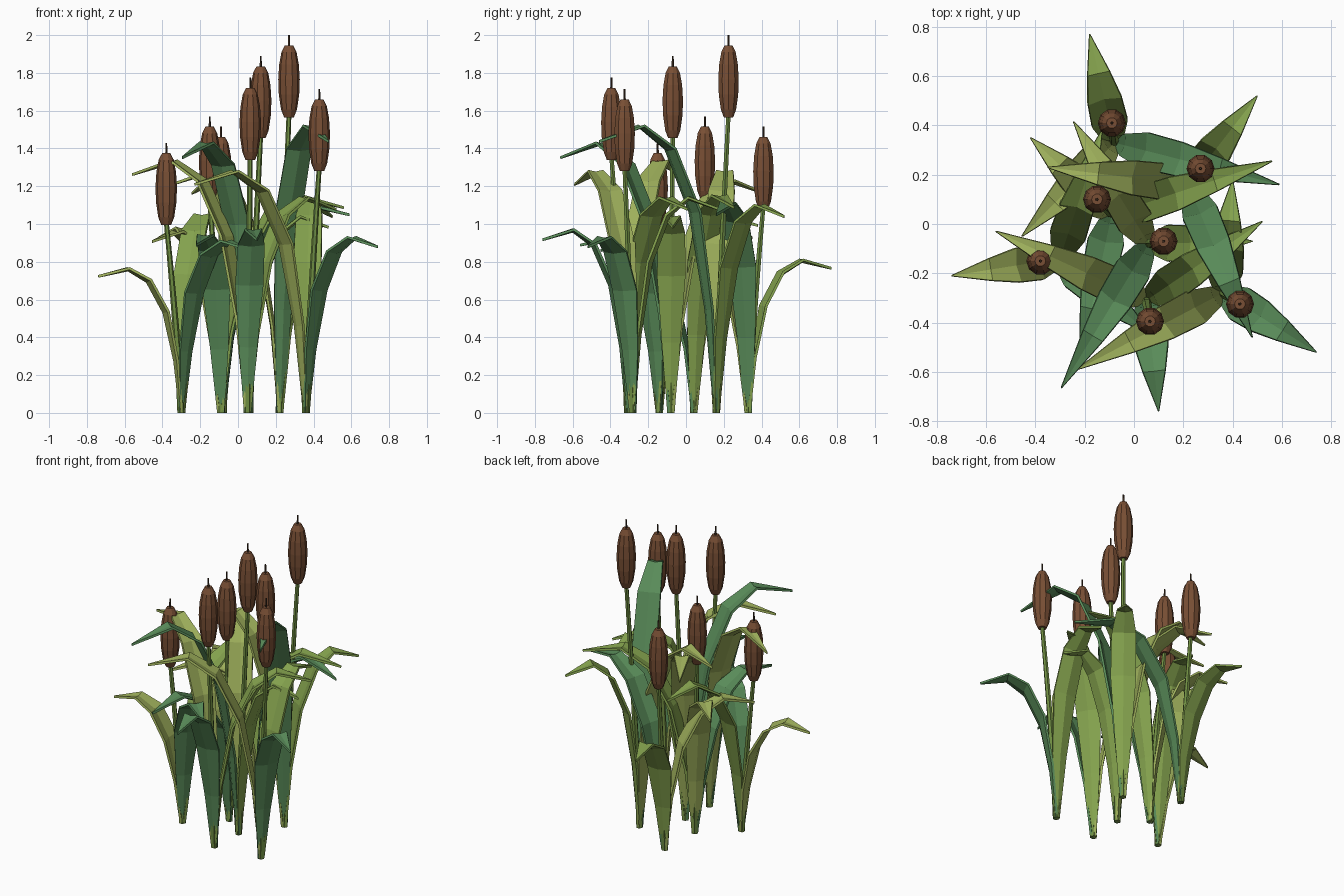
import bpy, math
from mathutils import Vector

if "Cube" in bpy.data.objects:
    bpy.data.objects.remove(bpy.data.objects["Cube"])


def material(name, rgb):
    m = bpy.data.materials.new(name)
    m.diffuse_color = (*rgb, 1)
    m.use_nodes = True
    m.node_tree.nodes["Principled BSDF"].inputs["Base Color"].default_value = m.diffuse_color
    return m


MATS = {
    "dark": material("dark_green", (0.10, 0.26, 0.10)),
    "mid": material("mid_green", (0.23, 0.36, 0.075)),
    "light": material("light_green", (0.34, 0.43, 0.105)),
    "stem": material("stem_green", (0.16, 0.27, 0.055)),
    "head": material("seed_brown", (0.19, 0.078, 0.035)),
    "spike": material("spike_brown", (0.06, 0.033, 0.018)),
}


def add_mesh(name, verts, faces, mat):
    me = bpy.data.meshes.new(name)
    me.from_pydata(verts, [], faces)
    me.materials.append(MATS[mat])
    ob = bpy.data.objects.new(name, me)
    bpy.context.collection.objects.link(ob)
    return ob


def add_tube(name, rings, sides, mat):
    """Capped tube through (centre, radius) rings."""
    verts, faces = [], []
    for c, r in rings:
        for i in range(sides):
            a = 2 * math.pi * i / sides
            verts.append((c[0] + r * math.cos(a), c[1] + r * math.sin(a), c[2]))
    for k in range(len(rings) - 1):
        for i in range(sides):
            j = (i + 1) % sides
            faces.append((k * sides + i, k * sides + j,
                          (k + 1) * sides + j, (k + 1) * sides + i))
    faces.append(tuple(reversed(range(sides))))
    faces.append(tuple(range(len(verts) - sides, len(verts))))
    return add_mesh(name, verts, faces, mat)


# Leaf profile: reach fraction, height fraction, half width
LEAF = [(0, 0, 0.018), (0.06, 0.36, 0.048), (0.18, 0.70, 0.074),
        (0.39, 0.92, 0.070), (0.64, 1.0, 0.046), (1, 0.945, 0.002)]


def add_leaf(name, base, tip, peak, mat):
    """Arching blade with a shallow centre fold."""
    base, tip = Vector(base), Vector(tip)
    out = (tip - base).normalized()
    side = Vector((-out.y, out.x, 0))
    pts = [Vector((*base.lerp(tip, t), h * peak)) for t, h, w in LEAF]
    verts, faces = [], []
    for i, p in enumerate(pts):
        w = LEAF[i][2]
        d = (pts[min(i + 1, len(pts) - 1)] - pts[max(i - 1, 0)]).normalized()
        n = d.cross(side)
        n = -n if n.dot(Vector((-out.x, -out.y, 1))) < 0 else n
        if i == 0:
            n = Vector((-out.x, -out.y, 0))
        verts += [p + side * w, p - n * w * 0.2, p - side * w]
    for i in range(len(pts) - 1):
        for k in (0, 1):
            a = 3 * i + k
            faces.append((a, a + 1, a + 4, a + 3))
    ob = add_mesh(name, verts, faces, mat)
    mod = ob.modifiers.new("thickness", "SOLIDIFY")
    mod.thickness = 0.014
    mod.offset = 0
    return ob


# Seed head profile: height above head bottom, radius
HEAD = [(0, 0.026), (0.04, 0.042), (0.12, 0.054), (0.20, 0.057),
        (0.28, 0.052), (0.345, 0.040), (0.38, 0.022)]

# Each plant: base, head position, head bottom height, leaves (tip, peak, colour)
PLANTS = [
    ((-0.08, 0.33), (-0.09, 0.41), 1.08,
     [((-0.18, 0.77), 0.81, "mid"), ((0.59, 0.16), 1.11, "dark"), ((-0.455, -0.05), 0.96, "light")]),
    ((0.22, 0.16), (0.27, 0.225), 1.565,
     [((0.50, 0.52), 1.10, "mid"), ((-0.35, 0.23), 1.28, "light"), ((0.48, -0.46), 1.52, "dark")]),
    ((-0.09, 0.04), (-0.15, 0.10), 1.135,
     [((-0.42, 0.35), 0.98, "light"), ((0.56, 0.255), 1.15, "mid"), ((-0.22, -0.56), 0.94, "dark")]),
    ((0.06, -0.08), (0.12, -0.07), 1.455,
     [((-0.295, -0.665), 1.43, "dark"), ((-0.245, 0.415), 1.23, "light"), ((0.48, -0.07), 1.04, "mid")]),
    ((-0.30, -0.14), (-0.38, -0.15), 0.995,
     [((-0.74, -0.21), 0.765, "light"), ((0.07, -0.45), 0.91, "dark"), ((-0.13, 0.38), 1.05, "mid")]),
    ((0.36, -0.28), (0.43, -0.325), 1.28,
     [((0.74, -0.52), 0.93, "dark"), ((-0.23, -0.59), 1.28, "light"), ((0.40, 0.18), 1.14, "mid")]),
    ((0.05, -0.31), (0.065, -0.395), 1.34,
     [((0.10, -0.76), 0.97, "dark"), ((0.52, 0.01), 1.14, "mid"), ((-0.56, -0.03), 1.335, "light")]),
]

for n, (base, top, z0, leaves) in enumerate(PLANTS, 1):
    b, t = Vector(base), Vector(top)
    # Stem, leaning gently outward
    rings = []
    for i in range(6):
        f = i / 5
        rings.append(((*b.lerp(t, f ** 1.25), f * (z0 + 0.02)), 0.021 - 0.008 * f))
    add_tube(f"stem_{n}", rings, 6, "stem")
    # Seed head and the thin spike above it
    add_tube(f"seed_head_{n}", [((*t, z0 + h), r) for h, r in HEAD], 10, "head")
    add_tube(f"spike_{n}", [((*t, z0 + 0.36), 0.007), ((*t, z0 + 0.435), 0.005)], 5, "spike")
    # Three arching leaves
    for k, (tip, peak, mat) in enumerate(leaves, 1):
        add_leaf(f"leaf_{n}_{k}", base, tip, peak, mat)
